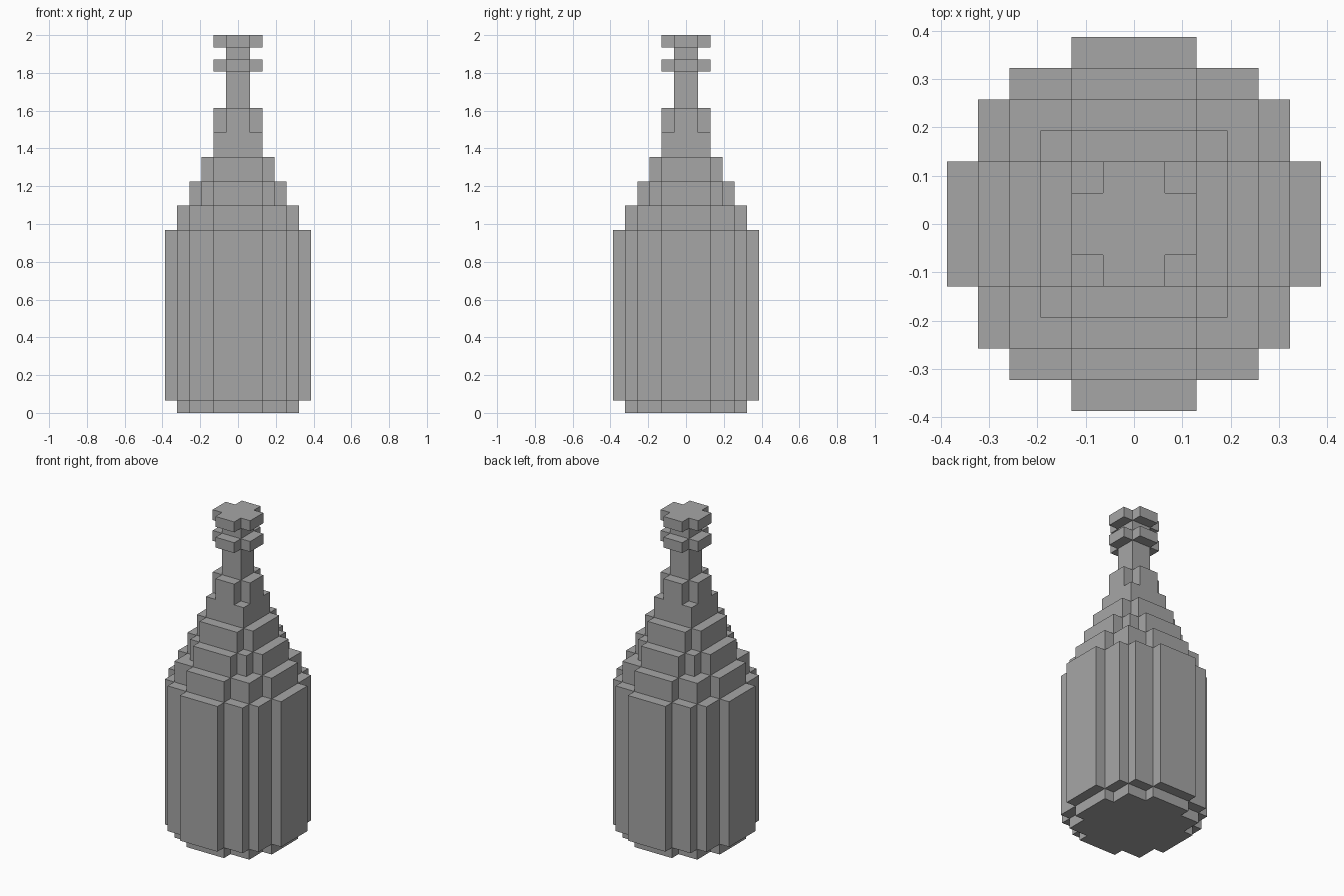
import bpy
import bmesh

cube = bpy.data.objects.get("Cube")
if cube:
    bpy.data.objects.remove(cube, do_unlink=True)

UNIT = 2 / 31  # size of one block

grey = bpy.data.materials.new("stone grey")
grey.use_nodes = True
colour = (0.38, 0.38, 0.38, 1)
grey.diffuse_color = colour
grey.node_tree.nodes["Principled BSDF"].inputs["Base Color"].default_value = colour


def stepped_outline(corners):
    """Outer corners of one quadrant, joined by steps and turned four times."""
    quarter = [corners[0]]
    for (x0, _), (x1, y1) in zip(corners, corners[1:]):
        quarter += [(x0, y1), (x1, y1)]
    outline = []
    for _ in range(4):
        outline += quarter
        quarter = [(y, -x) for x, y in quarter]
    return outline


def tier(name, corners, bottom, top):
    """Stepped prism between two heights, measured in blocks."""
    bm = bmesh.new()
    verts = [bm.verts.new((x * UNIT, y * UNIT, bottom * UNIT))
             for x, y in stepped_outline(corners)]
    base = bm.faces.new(verts)
    lifted = bmesh.ops.extrude_face_region(bm, geom=[base], use_keep_orig=True)
    bmesh.ops.translate(bm, vec=(0, 0, (top - bottom) * UNIT),
                        verts=[v for v in lifted["geom"]
                               if isinstance(v, bmesh.types.BMVert)])
    bmesh.ops.recalc_face_normals(bm, faces=bm.faces)
    mesh = bpy.data.meshes.new(name)
    bm.to_mesh(mesh)
    bm.free()
    mesh.materials.append(grey)
    bpy.context.collection.objects.link(bpy.data.objects.new(name, mesh))


# Cross sections
wide = [(2, 6), (4, 5), (5, 4), (6, 2)]
rim = [(2, 5), (4, 4), (5, 2)]
medium = [(2, 4), (3, 3), (4, 2)]
narrow = [(2, 3), (3, 2)]
block = [(2, 2)]
cross = [(1, 2), (2, 1)]
post = [(1, 1)]

# Body
tier("base", rim, 0, 1)
tier("body", wide, 1, 15)

# Stepped shoulder
tier("lower_shoulder", rim, 15, 17)
tier("middle_shoulder", medium, 17, 19)
tier("upper_shoulder", narrow, 19, 21)
tier("neck_base", block, 21, 23)
tier("neck_collar", cross, 23, 25)

# Neck and lip
tier("neck", post, 25, 28)
tier("neck_ring", cross, 28, 29)
tier("neck_top", post, 29, 30)
tier("lip", cross, 30, 31)
